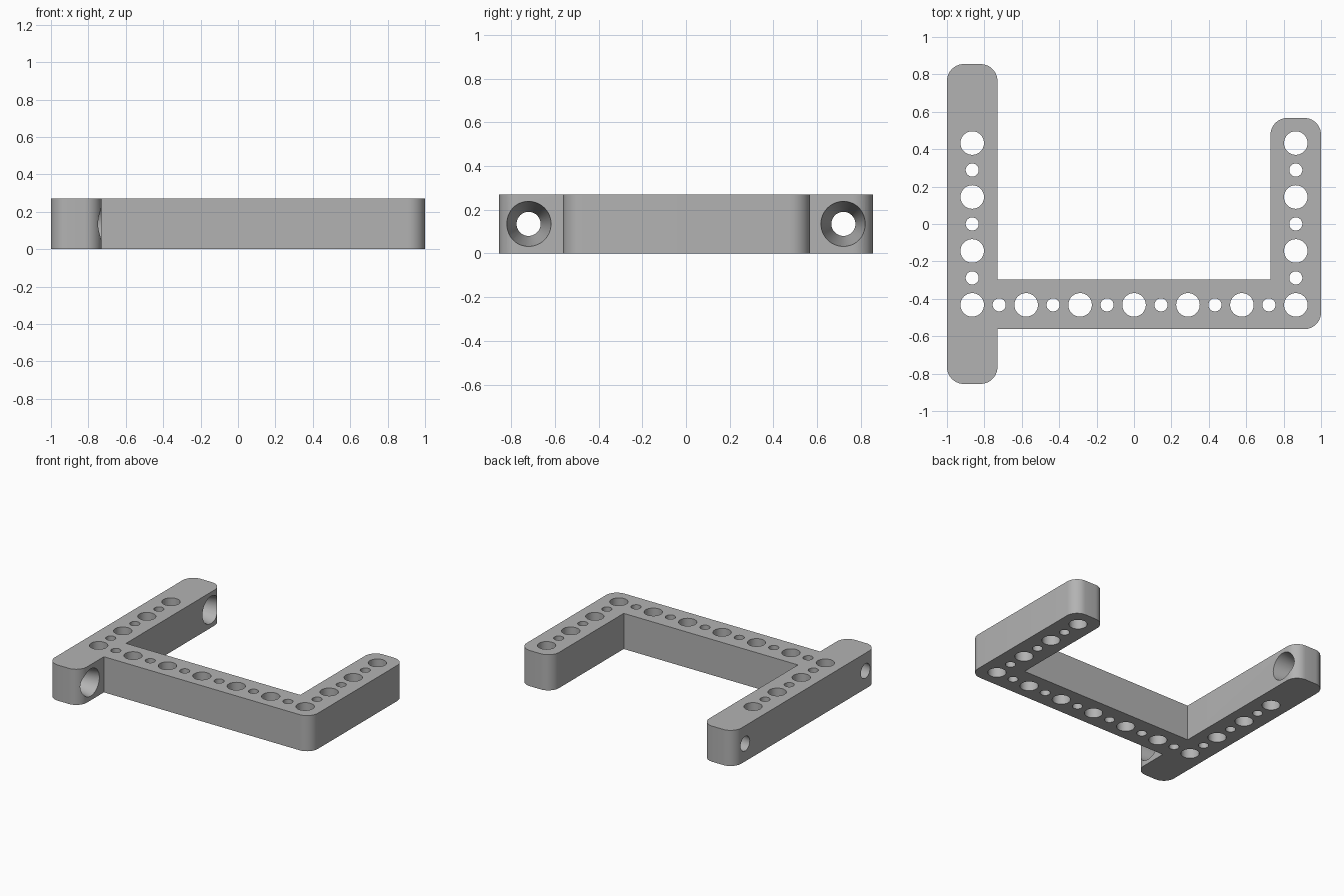
import bpy, bmesh, math
from mathutils import Vector, Matrix

cube = bpy.data.objects.get("Cube")
if cube:
    bpy.data.objects.remove(cube, do_unlink=True)

HEIGHT = 0.27
PITCH = 0.1442      # spacing of the pin holes
ARM_X = 0.865       # centre line of both arms
BAR_Y = -0.4325     # centre line of the crossbar
HALF = 0.135        # half the beam width
ROUND = 0.09        # outer corner radius

grey = bpy.data.materials.new("grey plastic")
grey.use_nodes = True
colour = (0.45, 0.45, 0.45, 1)
grey.diffuse_color = colour
grey.node_tree.nodes["Principled BSDF"].inputs["Base Color"].default_value = colour


def make_object(name, bm):
    bmesh.ops.recalc_face_normals(bm, faces=bm.faces)
    mesh = bpy.data.meshes.new(name)
    bm.to_mesh(mesh)
    bm.free()
    mesh.materials.append(grey)
    obj = bpy.data.objects.new(name, mesh)
    bpy.context.collection.objects.link(obj)
    return obj


def rounded_outline(corners, steps=10):
    """Counter-clockwise right-angled corners (x, y, radius) to points."""
    points = []
    for i, (x, y, r) in enumerate(corners):
        p = Vector((x, y))
        if r == 0:
            points.append(p)
            continue
        before = (Vector(corners[i - 1][:2]) - p).normalized()
        after = (Vector(corners[(i + 1) % len(corners)][:2]) - p).normalized()
        centre = p + (before + after) * r
        for k in range(steps + 1):
            a = math.pi / 2 * k / steps
            points.append(centre - after * r * math.cos(a) - before * r * math.sin(a))
    return points


# Frame: long arm, crossbar and short arm as one extruded outline
inner, outer = ARM_X - HALF, ARM_X + HALF
front, back = BAR_Y - HALF + 0.005, BAR_Y + HALF
long_end, short_end = 0.855, 0.567
outline = rounded_outline([
    (-outer, -long_end, ROUND), (-inner, -long_end, ROUND),
    (-inner, front, 0), (outer, front, ROUND),
    (outer, short_end, ROUND), (inner, short_end, ROUND),
    (inner, back, 0), (-inner, back, 0),
    (-inner, long_end, ROUND), (-outer, long_end, ROUND)])
bm = bmesh.new()
base = bm.faces.new([bm.verts.new((p.x, p.y, 0)) for p in outline])
top = bmesh.ops.extrude_face_region(bm, geom=[base])["geom"]
bmesh.ops.translate(bm, vec=(0, 0, HEIGHT),
                    verts=[v for v in top if isinstance(v, bmesh.types.BMVert)])
frame = make_object("bracket_frame", bm)

# Cutters: alternating wide and narrow pin holes along the three beams
cut = bmesh.new()


def pin_hole(x, y, index):
    radius = 0.063 if index % 2 == 0 else 0.035
    bmesh.ops.create_cone(cut, cap_ends=True, segments=40, radius1=radius,
                          radius2=radius, depth=HEIGHT * 2,
                          matrix=Matrix.Translation((x, y, HEIGHT / 2)))


for i in range(13):
    pin_hole(-ARM_X + i * PITCH, BAR_Y, i)
for side in (-1, 1):
    for i in range(1, 7):
        pin_hole(side * ARM_X, BAR_Y + i * PITCH, i)

# Cutters: tapered screw holes through the long arm, wide end inward
WIDE, NARROW, EXTRA = 0.103, 0.055, 0.02
slope = (WIDE - NARROW) / (2 * HALF)
for y in (-0.72, 0.72):
    bmesh.ops.create_cone(
        cut, cap_ends=True, segments=48, radius1=NARROW - slope * EXTRA,
        radius2=WIDE + slope * EXTRA, depth=2 * (HALF + EXTRA),
        matrix=Matrix.Translation((-ARM_X, y, HEIGHT / 2)) @ Matrix.Rotation(math.pi / 2, 4, 'Y'))
cutter = make_object("hole_cutter", cut)
cutter.hide_render = True
cutter.hide_set(True)

# Cut the holes into the frame
mod = frame.modifiers.new("holes", 'BOOLEAN')
mod.operation = 'DIFFERENCE'
mod.solver = 'EXACT'
mod.object = cutter
bpy.context.view_layer.objects.active = frame
frame.select_set(True)
bpy.ops.object.modifier_apply(modifier=mod.name)
bpy.data.objects.remove(cutter, do_unlink=True)
bpy.ops.object.shade_smooth_by_angle(angle=math.radians(30))
